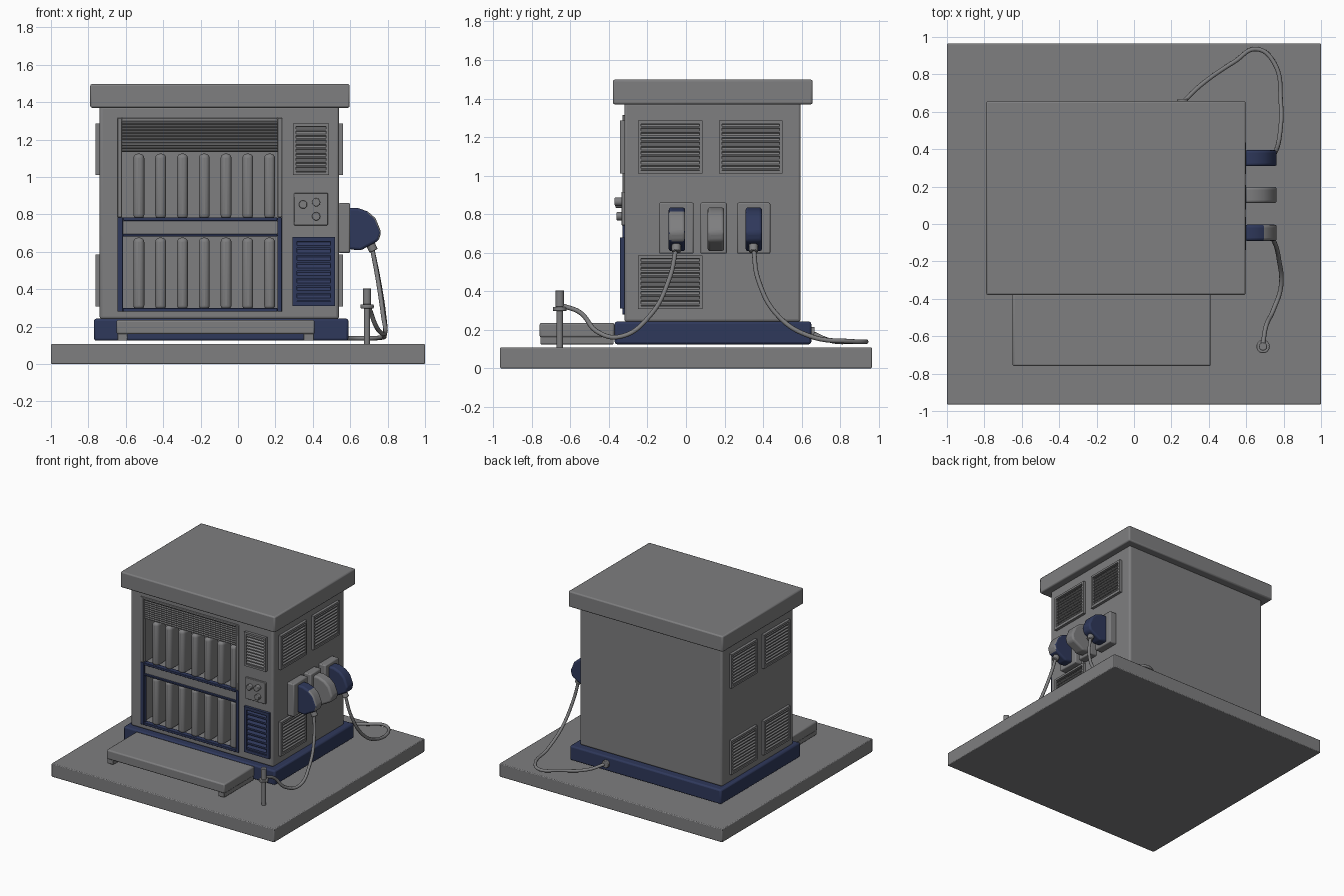
import bpy, bmesh, math
from mathutils import Vector

if "Cube" in bpy.data.objects:
    bpy.data.objects.remove(bpy.data.objects["Cube"])


def material(name, col):
    m = bpy.data.materials.new(name)
    m.diffuse_color = (*col, 1)
    m.use_nodes = True
    m.node_tree.nodes["Principled BSDF"].inputs["Base Color"].default_value = m.diffuse_color
    return m


GRAY = material("warm_gray", (0.21, 0.21, 0.215))
NAVY = material("navy_blue", (0.028, 0.04, 0.105))
DARK = material("vent_shadow", (0.05, 0.05, 0.05))


def finish(name, bm, mats, bevel=0, seg=2):
    bmesh.ops.recalc_face_normals(bm, faces=bm.faces)
    me = bpy.data.meshes.new(name)
    bm.to_mesh(me)
    bm.free()
    for m in mats:
        me.materials.append(m)
    ob = bpy.data.objects.new(name, me)
    bpy.context.collection.objects.link(ob)
    if bevel:
        mod = ob.modifiers.new("bevel", 'BEVEL')
        mod.width, mod.segments, mod.limit_method = bevel, seg, 'ANGLE'
    return ob


def prism(bm, ring_a, ring_b, mat=0):
    a = [bm.verts.new(p) for p in ring_a]
    b = [bm.verts.new(p) for p in ring_b]
    n = len(a)
    faces = [bm.faces.new(a), bm.faces.new(b[::-1])]
    faces += [bm.faces.new((a[i], b[i], b[(i + 1) % n], a[(i + 1) % n])) for i in range(n)]
    for f in faces:
        f.material_index = mat


def add_box(bm, x0, x1, y0, y1, z0, z1):
    ring = [(x0, y0), (x1, y0), (x1, y1), (x0, y1)]
    prism(bm, [(x, y, z0) for x, y in ring], [(x, y, z1) for x, y in ring])


def boxes(name, dims, mat=GRAY, bevel=0, seg=2):
    bm = bmesh.new()
    for d in dims:
        add_box(bm, *d)
    return finish(name, bm, [mat], bevel, seg)


def cylinder(name, p, q, r, mat=GRAY, bevel=0.004):
    p, q = Vector(p), Vector(q)
    bm = bmesh.new()
    bmesh.ops.create_cone(bm, cap_ends=True, segments=24, radius1=r, radius2=r, depth=(q - p).length)
    rot = (q - p).to_track_quat('Z', 'Y')
    for v in bm.verts:
        v.co = rot @ v.co + (p + q) / 2
    return finish(name, bm, [mat], bevel)


def hose(name, pts, r=0.012):
    cu = bpy.data.curves.new(name, 'CURVE')
    cu.dimensions, cu.bevel_depth, cu.bevel_resolution, cu.use_fill_caps = '3D', r, 3, True
    sp = cu.splines.new('BEZIER')
    sp.bezier_points.add(len(pts) - 1)
    for bp, p in zip(sp.bezier_points, pts):
        bp.co = p
        bp.handle_left_type = bp.handle_right_type = 'AUTO'
    cu.materials.append(GRAY)
    ob = bpy.data.objects.new(name, cu)
    bpy.context.collection.objects.link(ob)


# side mappings: u along the wall, d outward from the wall, z up
SIDES = {
    'front': lambda u, d, z: (u, -0.32 - d, z),
    'right': lambda u, d, z: (0.54 + d, u, z),
    'left': lambda u, d, z: (-0.74 - d, u, z),
}


def vent(name, side, u0, u1, z0, z1, mat=GRAY, count=10, t=0.016):
    to = SIDES[side]

    def bar(bm, a, b, profile, m=0):
        prism(bm, [to(a, d, z) for d, z in profile], [to(b, d, z) for d, z in profile], m)

    def rect(lo, hi, d=0.022):
        return [(-0.005, lo), (d, lo), (d, hi), (-0.005, hi)]
    bm = bmesh.new()
    bar(bm, u0, u1, rect(z0, z0 + t))
    bar(bm, u0, u1, rect(z1 - t, z1))
    bar(bm, u0, u0 + t, rect(z0 + t, z1 - t))
    bar(bm, u1 - t, u1, rect(z0 + t, z1 - t))
    bar(bm, u0 + t, u1 - t, rect(z0 + t, z1 - t, 0.003), 1)
    # tilted louvre slats
    step = (z1 - z0 - 2 * t) / count
    for i in range(count):
        z = z0 + t + i * step
        bar(bm, u0 + t, u1 - t, [(0.017, z + 0.1 * step), (0.017, z + 0.45 * step),
                                 (0.004, z + 0.9 * step), (0.002, z + 0.6 * step)])
    return finish(name, bm, [mat, DARK if mat == GRAY else NAVY])


# ground slab, plinth, step
boxes("ground_slab", [(-1, 1, -0.965, 0.965, 0, 0.108)], GRAY, 0.006)
boxes("plinth", [(-0.77, 0.59, -0.37, 0.65, 0.125, 0.243)], NAVY, 0.012)
boxes("step_tread", [(-0.65, 0.41, -0.76, -0.372, 0.16, 0.236)], GRAY, 0.01)
boxes("step_legs", [(x, x + 0.055, -0.755, -0.375, 0.125, 0.165) for x in (-0.645, 0.35)], GRAY, 0.004)

# cabinet body with the rack opening cut out of the front
body = boxes("cabinet_body", [(-0.74, 0.54, -0.32, 0.595, 0.24, 1.38)], GRAY, 0.015, 3)
cut = boxes("rack_cutter", [(-0.645, 0.235, -0.5, -0.1, 0.285, 1.315)])
cut.hide_render = True
cut.hide_set(True)
mod = body.modifiers.new("opening", 'BOOLEAN')
mod.object, mod.operation, mod.solver = cut, 'DIFFERENCE', 'EXACT'
boxes("roof", [(-0.79, 0.597, -0.38, 0.657, 1.37, 1.498)], GRAY, 0.01)

# rack frame, shelf and battery modules
F0, F1 = -0.33, -0.29
boxes("upper_rack_frame", [(-0.645, -0.62, F0, F1, 0.785, 1.315), (0.212, 0.235, F0, F1, 0.785, 1.315),
                           (-0.62, 0.212, F0, F1, 1.297, 1.315)], GRAY, 0.004)
boxes("lower_rack_frame", [(-0.645, -0.615, F0, F1, 0.28, 0.785), (0.21, 0.235, F0, F1, 0.28, 0.785),
                           (-0.615, 0.21, F0, F1, 0.28, 0.3), (-0.615, 0.21, F0, F1, 0.766, 0.785),
                           (-0.615, 0.21, F0, F1, 0.682, 0.695)], NAVY, 0.003)
boxes("middle_shelf", [(-0.64, 0.23, -0.315, -0.1, 0.696, 0.766)])
for row, z0, z1 in (("lower", 0.29, 0.676), ("upper", 0.775, 1.125)):
    for i in range(7):
        x = -0.53 + i * 0.1165
        boxes(f"{row}_battery_{i + 1}", [(x - 0.029, x + 0.029, -0.315, -0.19, z0, z1)], GRAY, 0.024, 4)
boxes("header_back", [(-0.62, 0.212, -0.285, -0.105, 1.135, 1.305)], DARK)
header = bmesh.new()
for i in range(10):
    z = 1.137 + i * 0.0163
    prism(header, *[[(x, -0.312, z), (x, -0.312, z + 0.006), (x, -0.286, z + 0.014), (x, -0.286, z + 0.01)]
                    for x in (-0.62, 0.212)])
finish("header_louvres", header, [GRAY])

# front control column
vent("front_top_vent", 'front', 0.295, 0.487, 1.01, 1.285)
vent("front_navy_vent", 'front', 0.292, 0.518, 0.31, 0.68, NAVY, 8, 0.024)
boxes("control_panel", [(0.3, 0.48, -0.335, -0.315, 0.742, 0.915)], GRAY, 0.004)
for i, (x, z, d) in enumerate([(0.348, 0.853, 0.365), (0.418, 0.865, 0.37), (0.418, 0.79, 0.36)]):
    cylinder(f"control_knob_{i + 1}", (x, -0.33, z), (x, -d, z), 0.022)

# side vents
for side in ('right', 'left'):
    for i, (u0, u1) in enumerate([(-0.25, 0.085), (0.172, 0.502)]):
        vent(f"{side}_upper_vent_{i + 1}", side, u0, u1, 1.01, 1.285)
        if side == 'left' or i == 0:
            vent(f"{side}_lower_vent_{i + 1}", side, u0, u1, 0.308, 0.585)

# charging plugs on their mounting plates
PROFILE = [(0.59, 0.615), (0.655, 0.607), (0.752, 0.66), (0.766, 0.705), (0.735, 0.78),
           (0.695, 0.815), (0.64, 0.835), (0.59, 0.835)]
for name, y, p0, p1 in (("front", -0.047, -0.14, 0.04), ("middle", 0.155, 0.075, 0.212),
                        ("rear", 0.352, 0.265, 0.438)):
    boxes(f"{name}_plug_plate", [(0.535, 0.6, p0, p1, 0.595, 0.86)], GRAY, 0.008)
    bm = bmesh.new()
    prism(bm, *[[(x, y + s * 0.043, z) for x, z in PROFILE] for s in (-1, 1)])
    bmesh.ops.recalc_face_normals(bm, faces=bm.faces)
    for f in bm.faces:  # navy sides, gray grip on the front plug
        n = f.normal
        navy = (name == "front" and n.x < 0.5) or name == "rear"
        f.material_index = 1 if navy else 0
    finish(f"{name}_plug", bm, [GRAY, NAVY], 0.014, 3)

# hoses, bollard post and rear socket
for name, y in (("front", -0.05), ("rear", 0.35)):
    cylinder(f"{name}_hose_collar", (0.70, y, 0.66), (0.725, y, 0.605), 0.024)
hose("front_hose", [(0.715, -0.05, 0.63), (0.745, -0.085, 0.47), (0.775, -0.19, 0.27), (0.785, -0.34, 0.165),
                    (0.745, -0.46, 0.19), (0.705, -0.55, 0.29), (0.69, -0.64, 0.325)])
hose("rear_hose", [(0.715, 0.35, 0.63), (0.75, 0.375, 0.46), (0.78, 0.48, 0.27), (0.785, 0.65, 0.165),
                   (0.75, 0.86, 0.14), (0.655, 0.935, 0.138), (0.54, 0.87, 0.138), (0.36, 0.745, 0.145),
                   (0.26, 0.65, 0.185)])
P = (0.69, -0.655)
cylinder("hose_post", (*P, 0.1), (*P, 0.33), 0.017)
cylinder("hose_post_collar", (*P, 0.298), (*P, 0.318), 0.036)
cylinder("hose_post_cap", (*P, 0.318), (*P, 0.405), 0.022)
cylinder("rear_socket", (0.26, 0.645, 0.185), (0.26, 0.668, 0.185), 0.03)

# smooth rounded parts, keep hard edges
bpy.ops.object.select_all(action='DESELECT')
for ob in bpy.data.objects:
    if ob.type == 'MESH' and ob != cut:
        ob.select_set(True)
        bpy.context.view_layer.objects.active = ob
bpy.ops.object.shade_smooth_by_angle(angle=math.radians(35))
